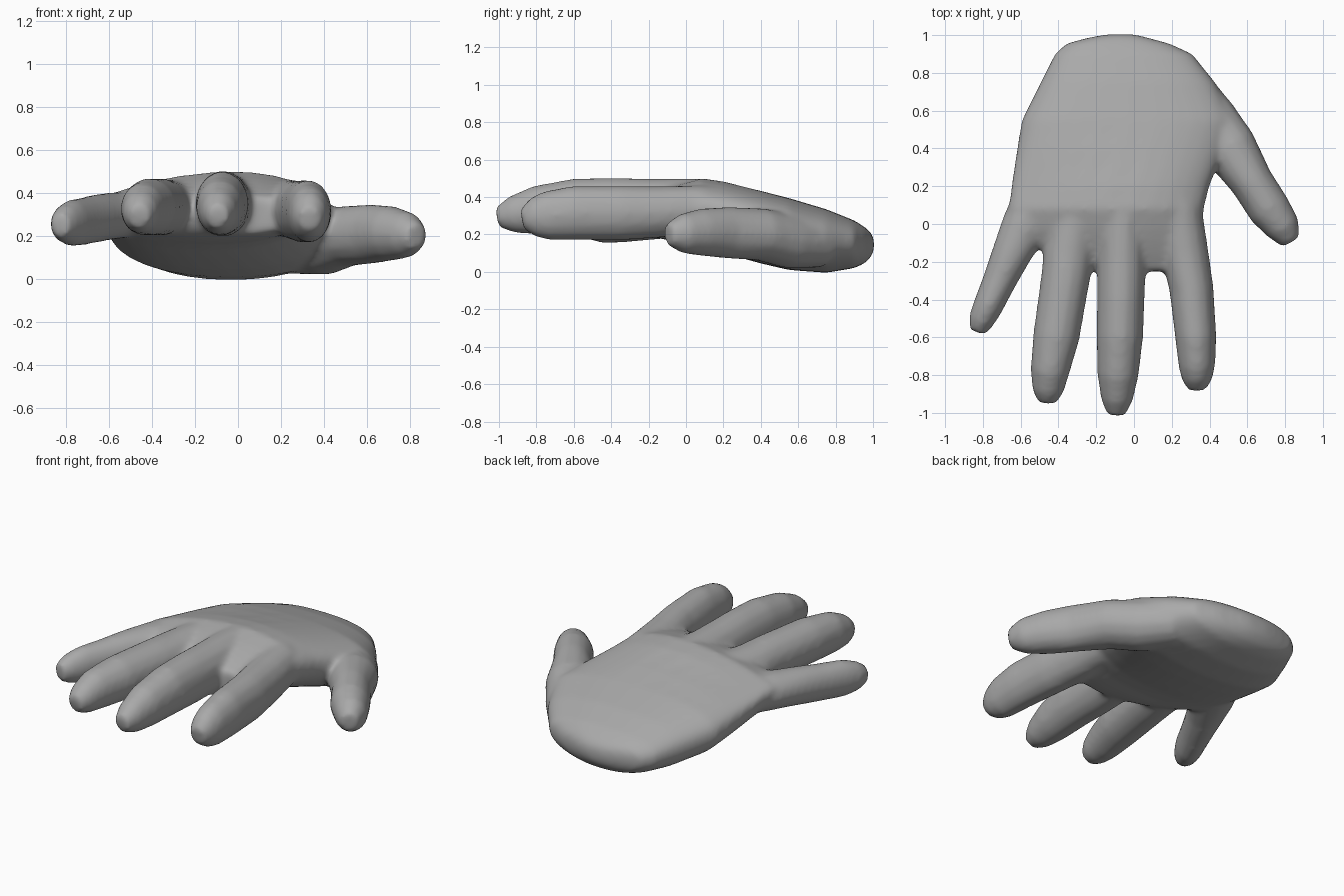
import bpy, bmesh, math
from mathutils import Vector

skin = bpy.data.materials.new("grey")
skin.diffuse_color = (0.4, 0.4, 0.4, 1)
bm = bmesh.new()


def loft(rings):
    """Closed tube through a list of equal-length point rings."""
    loops = [[bm.verts.new(p) for p in ring] for ring in rings]
    n = len(loops[0])
    faces = [bm.faces.new(loops[0]), bm.faces.new(loops[-1])]
    for a, b in zip(loops, loops[1:]):
        for i in range(n):
            j = (i + 1) % n
            faces.append(bm.faces.new((a[i], a[j], b[j], b[i])))
    bmesh.ops.recalc_face_normals(bm, faces=faces)


def power(v, e):
    return math.copysign(abs(v) ** e, v)


def palm(sections, n=32):
    rings = []
    for y, x0, x1, zb, zt in sections:
        zm = zb + (zt - zb) * 0.55
        droop = 0.18 * min(1, max(0, (0.6 - y) / 0.4))
        ring = []
        for i in range(n):
            a = math.tau * i / n
            top = math.sin(a) > 0
            e = 2 / 2.5 if top else 2 / 2.15
            h = zt - zm if top else zm - zb
            x = (x0 + x1) / 2 + (x1 - x0) / 2 * power(math.cos(a), e)
            z = zm + h * power(math.sin(a), e)
            # The back of the hand falls away towards the little finger
            ring.append((x, y, z - (droop * (x - .08) ** 2 * math.sin(a) if top else 0)))
        rings.append(ring)
    loft(rings)


def finger(path, n=14):
    """Path points are x, y, z, half width, half height."""
    pts = [Vector(p[:3]) for p in path]
    rings = []
    for k, (p, row) in enumerate(zip(pts, path)):
        d = (pts[min(k + 1, len(pts) - 1)] - pts[max(k - 1, 0)]).normalized()
        side = d.cross(Vector((0, 0, 1))).normalized()
        up = side.cross(d)
        rings.append([p + side * row[3] * math.cos(math.tau * i / n)
                      + up * row[4] * math.sin(math.tau * i / n) for i in range(n)])
    loft(rings)


# Palm from wrist to knuckles: y, x min, x max, z bottom, z top
palm([(1.005, -.14, 0, .11, .18), (.985, -.25, .08, .075, .215), (.955, -.36, .19, .045, .24),
      (.9, -.42, .31, .02, .275), (.75, -.495, .43, -.005, .335), (.55, -.595, .53, .01, .395),
      (.4, -.62, .48, .045, .435), (.2, -.65, .40, .10, .487), (.08, -.665, .37, .135, .505),
      (-.03, -.64, .36, .16, .475), (-.1, -.55, .35, .17, .45), (-.17, -.44, .34, .185, .42),
      (-.25, -.2, .28, .21, .38)])
# Little finger
finger([(-.46, .25, .3, .12, .1), (-.57, 0, .295, .13, .11), (-.645, -.15, .285, .107, .112),
        (-.712, -.3, .27, .09, .112), (-.775, -.44, .26, .08, .11), (-.808, -.51, .255, .07, .09),
        (-.83, -.572, .25, .045, .055)])
# Ring finger
finger([(-.28, .25, .33, .11, .1), (-.31, .05, .335, .13, .13), (-.345, -.15, .335, .135, .13),
        (-.365, -.3, .335, .13, .135), (-.412, -.6, .335, .124, .135),
        (-.445, -.78, .325, .104, .122), (-.455, -.88, .305, .085, .095),
        (-.46, -.945, .29, .05, .055)])
# Middle finger
finger([(-.05, .3, .35, .11, .11), (-.06, .1, .355, .13, .145), (-.065, -.2, .35, .13, .15),
        (-.07, -.4, .35, .127, .155), (-.075, -.6, .35, .124, .15), (-.085, -.8, .33, .11, .132),
        (-.09, -.93, .305, .085, .1), (-.095, -1.01, .29, .05, .055)])
# Index finger
finger([(.2, .28, .34, .11, .1), (.235, .08, .335, .125, .13), (.27, -.15, .32, .125, .14),
        (.305, -.35, .315, .118, .148), (.327, -.6, .315, .11, .147),
        (.333, -.75, .3, .098, .132), (.333, -.82, .29, .082, .105),
        (.333, -.877, .28, .05, .055)])
# Thumb
finger([(.27, .72, .15, .14, .13), (.4, .55, .165, .15, .148), (.51, .4, .2, .145, .142),
        (.625, .22, .21, .115, .14), (.715, .08, .212, .115, .128), (.79, -.02, .205, .094, .107),
        (.832, -.095, .2, .055, .06)])

mesh = bpy.data.meshes.new("hand")
bm.to_mesh(mesh)
bm.free()
mesh.materials.append(skin)
hand = bpy.data.objects.new("hand", mesh)
bpy.context.collection.objects.link(hand)

# Fuse the parts and soften the webs between the fingers
fuse = hand.modifiers.new("fuse", 'REMESH')
fuse.mode = 'VOXEL'
fuse.voxel_size = 0.016
fuse.use_smooth_shade = True
soft = hand.modifiers.new("soften", 'SMOOTH')
soft.factor = 0.5
soft.iterations = 12
